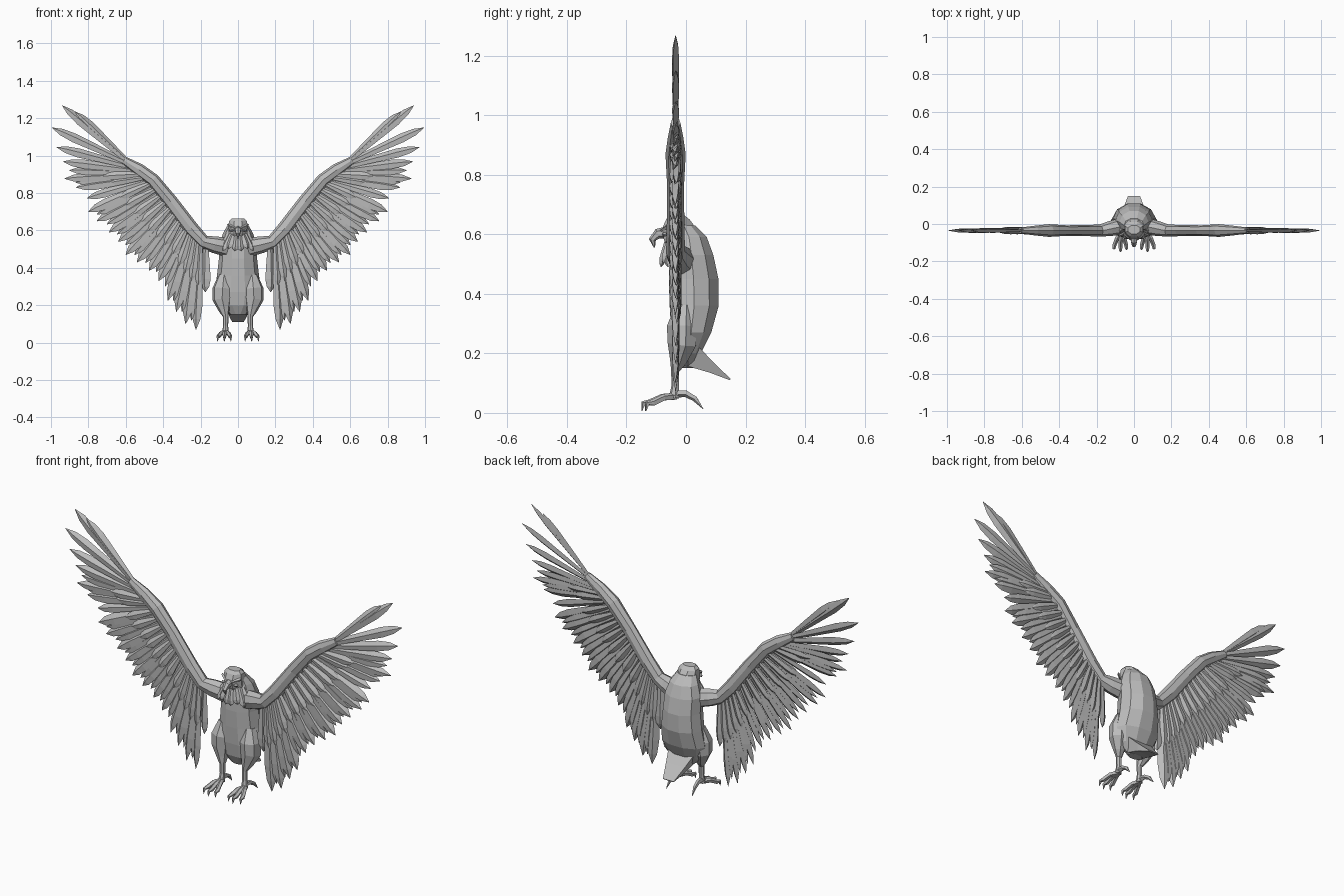
import bpy, bmesh, math
from mathutils import Vector

if "Cube" in bpy.data.objects:
    bpy.data.objects.remove(bpy.data.objects["Cube"])

grey = bpy.data.materials.new("plain grey")
grey.diffuse_color = (0.5, 0.5, 0.5, 1)
grey.use_nodes = True
grey.node_tree.nodes["Principled BSDF"].inputs["Base Color"].default_value = grey.diffuse_color


def skin(bm, rings):
    """Bridge rings of points and cap both ends."""
    vs = [[bm.verts.new(p) for p in r] for r in rings]
    n = len(vs[0])
    for a, b in zip(vs, vs[1:]):
        for i in range(n):
            j = (i + 1) % n
            bm.faces.new((a[i], a[j], b[j], b[i]))
    bm.faces.new(vs[0][::-1])
    bm.faces.new(vs[-1])


def tube(bm, pts, ref, n=6):
    """Tube through (x, y, z, radius sideways, radius along ref)."""
    P = [Vector(p[:3]) for p in pts]
    rings = []
    for i, p in enumerate(pts):
        t = (P[min(i + 1, len(P) - 1)] - P[max(i - 1, 0)]).normalized()
        side = t.cross(Vector(ref)).normalized()
        up = side.cross(t)
        rings.append([P[i] + side * p[3] * math.cos(k * math.tau / n)
                      + up * p[4] * math.sin(k * math.tau / n) for k in range(n)])
    skin(bm, rings)


def feather(bm, root, tip, w, t, roll=0.0, face=(0, 1, 0)):
    """Flat diamond-section blade from root to tip."""
    root, tip = Vector(root), Vector(tip)
    d = (tip - root).normalized()
    side = d.cross(Vector(face)).normalized()
    up = side.cross(d)
    s = side * math.cos(roll) + up * math.sin(roll)
    u = up * math.cos(roll) - side * math.sin(roll)
    rings = []
    for f, k in ((0, .45), (.35, .75), (.72, 1), (.88, .75), (1, .04)):
        c = root.lerp(tip, f)
        rings.append([c + s * w * k / 2, c + u * t * k / 2,
                      c - s * w * k / 2, c - u * t * k / 2])
    skin(bm, rings)


def finish(name, bm, mirror=False):
    bmesh.ops.recalc_face_normals(bm, faces=bm.faces)
    me = bpy.data.meshes.new(name)
    bm.to_mesh(me)
    bm.free()
    me.materials.append(grey)
    ob = bpy.data.objects.new(name, me)
    bpy.context.collection.objects.link(ob)
    if mirror:
        m = ob.modifiers.new("mirror", "MIRROR")
        m.use_mirror_merge = False
    return ob


# body: stacked ten-sided rings (z, half width, front y, back y)
bm = bmesh.new()
rings = []
for z, hw, yf, yb in ((.15, .04, -.015, .03), (.20, .095, -.04, .05), (.27, .12, -.05, .085),
                      (.36, .108, -.055, .11), (.45, .098, -.058, .109), (.53, .095, -.055, .092),
                      (.59, .075, -.05, .07), (.63, .052, -.045, .03)):
    rings.append([(hw * math.sin(a) * 1.04, (yf + yb) / 2 - (yb - yf) / 2 * math.cos(a) * 1.05, z)
                  for a in [(k + .5) * math.tau / 10 for k in range(10)]])
skin(bm, rings)
finish("body", bm)

# head with flat crown
bm = bmesh.new()
rings = []
for z, hw, yf, yb in ((.54, .05, -.06, .04), (.585, .056, -.08, .045), (.625, .056, -.082, .035),
                      (.65, .052, -.07, .015), (.665, .036, -.055, -.005)):
    rings.append([(hw * math.sin(a), (yf + yb) / 2 - (yb - yf) / 2 * math.cos(a), z)
                  for a in [(k + .5) * math.tau / 8 for k in range(8)]])
skin(bm, rings)
finish("head", bm)

# hooked beak
bm = bmesh.new()
tube(bm, [(0, -.06, .605, .022, .022), (0, -.095, .602, .017, .018),
          (0, -.113, .582, .012, .012), (0, -.106, .555, .002, .002)], (1, 0, 0))
finish("beak", bm)

# brows and eyes
bm = bmesh.new()
feather(bm, (.012, -.085, .612), (.058, -.05, .632), .018, .016)
feather(bm, (.025, -.078, .6), (.048, -.066, .6), .016, .012)
finish("brow", bm, True)

# ruff of pointed neck feathers
bm = bmesh.new()
for k in range(6):
    a = math.radians(8 + k * 20)
    s, c = math.sin(a), math.cos(a)
    feather(bm, (.055 * s, -.01 - .055 * c, .585), (.108 * s, -.01 - .075 * c, .49 + .012 * (k % 2)),
            .04, .022, 0, (s, -c, 0))
finish("neck_ruff", bm, True)

# wedge tail
bm = bmesh.new()
skin(bm, [[(-.075, .04, .225), (.075, .04, .225), (.05, -.005, .16), (-.05, -.005, .16)],
          [(-.055, .09, .172), (.055, .09, .172), (.045, .08, .135), (-.045, .08, .135)],
          [(-.032, .15, .114), (.032, .15, .114), (.03, .147, .11), (-.03, .147, .11)]])
finish("tail", bm)

# thigh and shank
bm = bmesh.new()
tube(bm, [(.075, -.005, .36, .03, .03), (.082, -.012, .29, .052, .055), (.085, -.012, .23, .05, .052),
          (.074, -.025, .175, .03, .03), (.066, -.036, .14, .014, .015),
          (.066, -.036, .09, .013, .014), (.068, -.04, .05, .018, .018)], (1, 0, 0), 7)
finish("leg", bm, True)

# toes ending in curved claws
bm = bmesh.new()
for dx, reach in ((-.026, .9), (.004, 1.0), (.036, .88)):
    tube(bm, [(.068, -.035, .055, .013, .013), (.068 + dx * .6, -.035 - .045 * reach, .052, .012, .012),
              (.068 + dx, -.035 - .085 * reach, .034, .012, .011),
              (.068 + dx * 1.1, -.035 - .108 * reach, .032, .009, .008),
              (.068 + dx * 1.15, -.035 - .113 * reach, .006, .001, .001)], (1, 0, 0), 5)
tube(bm, [(.068, -.035, .065, .014, .014), (.07, .0, .065, .012, .012),
          (.073, .03, .048, .01, .009), (.076, .058, .013, .001, .001)], (1, 0, 0), 5)
finish("foot", bm, True)

# wing arm
Y = -.035
bm = bmesh.new()
tube(bm, [(.06, -.01, .51, .05, .045), (.13, -.025, .525, .045, .04), (.185, Y, .54, .036, .032),
          (.25, Y, .61, .04, .03), (.36, Y, .755, .038, .028), (.455, Y, .87, .036, .034),
          (.53, Y, .925, .034, .026), (.61, Y, .975, .022, .016)], (0, 1, 0), 8)
finish("wing_arm", bm, True)

# flight feathers: roots spread along the arm, tips follow the wing outline
arm = [(.59, .97), (.49, .885), (.27, .62), (.2, .54), (.165, .52)]
tips = [(.87, 1.235), (.94, 1.268), (.995, 1.15), (.97, 1.045), (.935, .968), (.928, .877),
        (.865, .83), (.80, .70), (.755, .65), (.69, .59), (.64, .54), (.60, .47), (.54, .43),
        (.475, .385), (.425, .33), (.375, .225), (.33, .165), (.28, .10), (.225, .07), (.175, .27)]
us = [0, .05, .2, .4, .6, .8, 1, 1.12, 1.24, 1.36, 1.48, 1.6, 1.72, 1.84, 2, 2.25, 2.5, 2.75, 3, 3.8]


def on_arm(u):
    i = min(int(u), len(arm) - 2)
    return Vector(arm[i]).lerp(Vector(arm[i + 1]), u - i)


bm = bmesh.new()
for i, (u, tip) in enumerate(zip(us, tips)):
    r = on_arm(u)
    w = .052 if i < 6 else .06
    feather(bm, (r.x, Y, r.y), (tip[0], Y, tip[1]), w, .026, .35)
    if 4 <= i < 18:  # slightly shorter feather filling each gap
        r2, t2 = on_arm((u + us[i + 1]) / 2), (Vector(tip) + Vector(tips[i + 1])) / 2
        t2 = r2.lerp(t2, .93)
        feather(bm, (r2.x, Y, r2.y), (t2.x, Y + .004, t2.y), .05, .022, .35)
finish("flight_feathers", bm, True)

# short covert feathers over the flight feather roots
bm = bmesh.new()
for i in range(5, 19):
    r = on_arm(us[i])
    t = r.lerp(Vector(tips[i]), .5)
    for dy in (-.012, .012):
        feather(bm, (r.x, Y + dy, r.y), (t.x, Y + dy * .9, t.y), .045, .018, .2)
finish("covert_feathers", bm, True)
